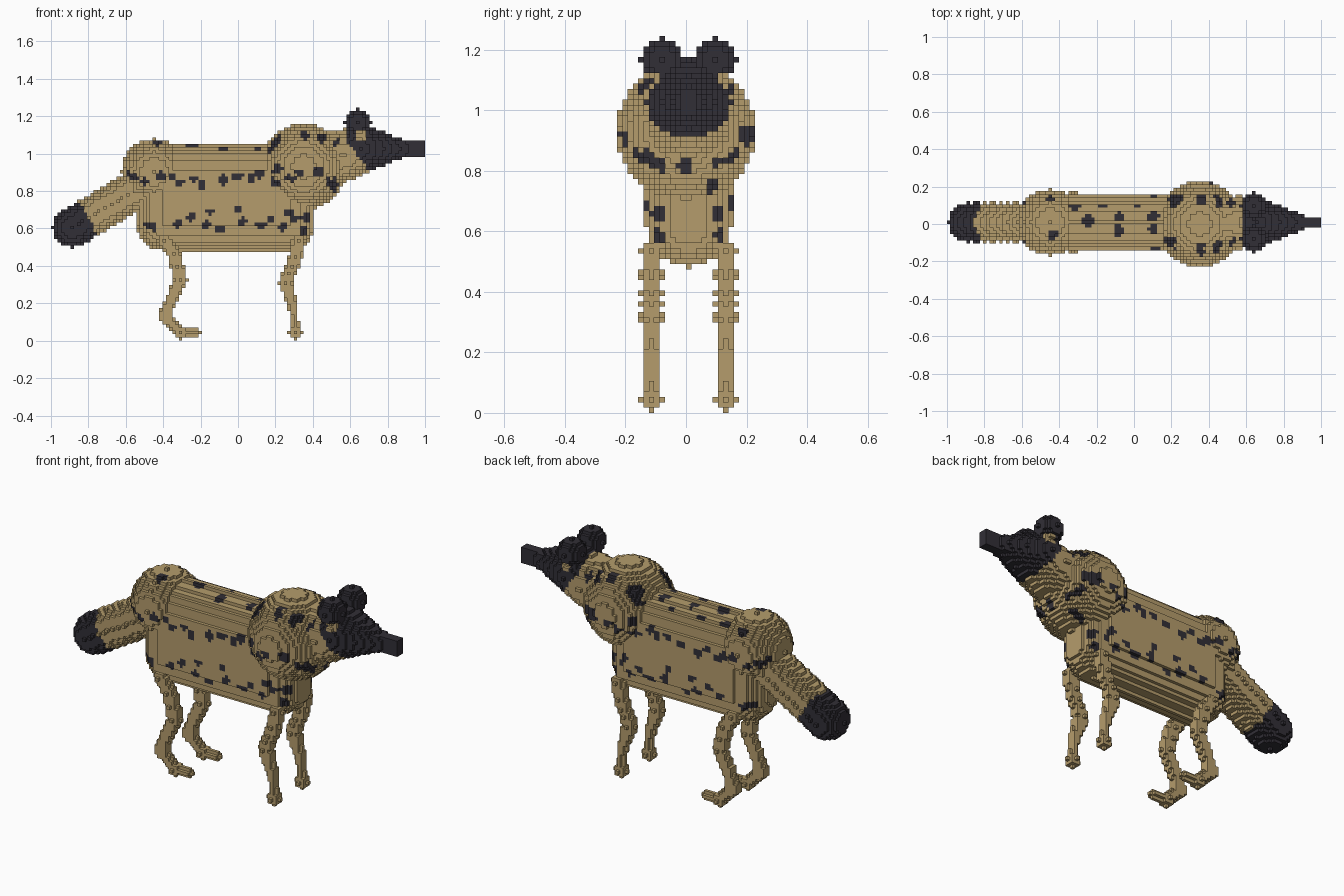
import bpy, bmesh, math, random
from mathutils import Vector

cube = bpy.data.objects.get("Cube")
if cube:
    bpy.data.objects.remove(cube, do_unlink=True)

random.seed(4)
V = 2 / 114            # block size
YC = V / 2             # mirror plane runs through a block centre


def material(name, rgb):
    m = bpy.data.materials.new(name)
    m.use_nodes = True
    m.diffuse_color = (*rgb, 1)
    m.node_tree.nodes["Principled BSDF"].inputs["Base Color"].default_value = (*rgb, 1)
    return m


MATS = [material("tan_fur", (0.46, 0.335, 0.15)),
        material("dark_fur", (0.031, 0.028, 0.037))]


# ---- block-filling helpers: each returns the set of filled grid cells ----
def snap(p):
    return Vector([(math.floor(c / V) + 0.5) * V for c in p])


def fill(lo, hi, inside):
    rng = [range(math.floor(lo[a] / V) - 1, math.ceil(hi[a] / V) + 1) for a in range(3)]
    return {(i, j, k) for i in rng[0] for j in rng[1] for k in rng[2]
            if inside(Vector(((i + .5) * V, (j + .5) * V, (k + .5) * V)))}


def capsule(a, b, na, nb):
    """Tapered rod with round ends; radii are counted in blocks."""
    a, b = snap(a), snap(b)
    ra, rb = na * V + 1e-4, nb * V + 1e-4
    d, r = b - a, max(ra, rb)
    n = max(d.length_squared, 1e-9)

    def inside(p):
        t = min(1, max(0, (p - a).dot(d) / n))
        return (p - a - d * t).length <= ra + (rb - ra) * t
    return fill([min(a[i], b[i]) - r for i in range(3)],
                [max(a[i], b[i]) + r for i in range(3)], inside)


def ball(c, n):
    return capsule(c, c, n, n)


def round_box(lo, hi, n):
    r = n * V + 1e-4

    def inside(p):
        q = Vector([min(hi[i], max(lo[i], p[i])) for i in range(3)])
        return (p - q).length <= r
    return fill([c - r for c in lo], [c + r for c in hi], inside)


def limb(points, y):
    """Chain of rods through (x, z, radius in blocks) points."""
    cells = set()
    for (x0, z0, r0), (x1, z1, r1) in zip(points, points[1:]):
        cells |= capsule((x0, y, z0), (x1, y, z1), r0, r1)
    return cells


# ---- parts, in order of precedence ----
TAIL_TIP = snap((-0.885, YC, 0.605))
parts = {
    "snout": round_box((0.84, YC - 1.1 * V, 0.985), (1.0 - V / 2, YC + 1.1 * V, 1.065), 0),
    "head": capsule((0.665, YC, 1.035), (0.87, YC, 1.02), 8, 3),
    "neck": capsule((0.35, YC, 0.94), (0.575, YC, 0.985), 8, 8),
    "torso": round_box((-0.40, YC, snap((0, 0, .63))[2]), (0.27, YC, snap((0, 0, .91))[2]), 8),
    "hips": ball((-0.445, YC, 0.90), 10),
    "tail": capsule(TAIL_TIP, (-0.5, YC, 0.83), 6, 6),
}
# shoulders are an even number of blocks wide
SHOULDER = Vector((0.351, 0, 0.93))
parts["shoulders"] = fill(SHOULDER - Vector((.24,) * 3), SHOULDER + Vector((.24,) * 3),
                          lambda p: (p - SHOULDER).length <= 13 * V)

# paired parts
FORE = [(0.32, 0.54, 2), (0.30, 0.45, 2), (0.255, 0.30, 2), (0.285, 0.20, 1.5),
        (0.31, 0.10, 1), (0.31, 0.05, 1)]
HIND = [(-0.39, 0.54, 2), (-0.35, 0.46, 2), (-0.30, 0.33, 2), (-0.345, 0.25, 1.8),
        (-0.395, 0.13, 1.8), (-0.31, 0.05, 1.5), (-0.225, 0.05, 1.2)]
for side, s in (("near", -1), ("far", 1)):
    y = YC + s * 7 * V
    parts["ear_" + side] = ball((0.64, YC + s * 5 * V, 1.17), 4)
    parts["fore_leg_" + side] = limb(FORE, y) | ball((0.31, y, 2.5 * V), 2)
    parts["hind_leg_" + side] = limb(HIND, y) | ball((-0.30, y, 2.5 * V), 2)

# ---- coat markings ----
UPPER_ROW = [(-.59, .89), (-.55, .87), (-.50, .85), (-.41, .88), (-.35, .87), (-.31, .84),
             (-.24, .87), (-.19, .84), (-.08, .86), (.0, .88), (.07, .87), (.11, .89),
             (.20, .85), (.21, .92), (.28, .87), (.33, .90), (.43, .90), (.49, .85),
             (.53, .82), (.20, 1.08), (.36, 1.10), (.45, 1.08), (.52, 1.06)]
LOWER_ROW = [(-.49, .62), (-.45, .60), (-.32, .63), (-.25, .66), (-.17, .62), (-.15, .69),
             (-.10, .60), (.0, .70), (.02, .64), (.12, .62), (.18, .65), (.24, .61),
             (.27, .69), (.30, .65), (.35, .59), (.37, .66), (.40, .58)]
BACK = [(-.43, -.06), (-.45, .15), (-.32, .10), (-.25, .02), (-.17, .11), (-.08, .04),
        (-.08, -.03), (.02, .11), (.10, -.03), (.10, .04), (.18, -.10), (.22, .13)]
BREAST = [(-.10, .60), (-.03, .58), (.07, .57), (.09, .75), (.0, .82), (-.13, .85), (.20, .92)]


def sized(spots):
    return [(a, b, random.uniform(.022, .034), random.uniform(.018, .028)) for a, b in spots]


SIDE, TOP, CHEST = sized(UPPER_ROW + LOWER_ROW), sized(BACK), sized(BREAST)


def in_spot(spots, a, b, grow=1.0):
    edge = random.uniform(.6, 1.3) * grow
    return any(((a - u) / ru) ** 2 + ((b - v) / rv) ** 2 < edge for u, v, ru, rv in spots)


def is_dark(part, p):
    x, y, z = p
    if part.startswith("ear") or part == "snout":
        return not (0.63 < x < 0.69 and 1.07 < z < 1.125 and abs(y - YC) > .1)
    if part in ("head", "neck") and x > 0.585 + 0.75 * max(0, 1.06 - z):
        # pale eye patch on each cheek
        return not (0.63 < x < 0.69 and 1.07 < z < 1.125 and abs(y - YC) > .09)
    if part == "tail":
        return (p - TAIL_TIP).length < 0.14
    if part in ("torso", "hips", "shoulders", "neck"):
        if abs(y - YC) > .075 and in_spot(SIDE, x, z):
            return True
        if z > 1.0 and in_spot(TOP, x, y, 1.5):
            return True
        return x > .4 and in_spot(CHEST, y, z)
    return False


# ---- give every block to one part, then skin only the exposed block sides ----
owner = {}
for name, cells in parts.items():
    for c in cells:
        if c[2] >= 0 and c[0] < 57:
            owner.setdefault(c, name)

SIDES = []
for axis in range(3):
    u, v = (axis + 1) % 3, (axis + 2) % 3
    for sgn in (0, 1):
        ring = []
        for du, dv in ((0, 0), (1, 0), (1, 1), (0, 1)):
            corner = [0, 0, 0]
            corner[axis], corner[u], corner[v] = sgn, du, dv
            ring.append(corner)
        step = [0, 0, 0]
        step[axis] = 2 * sgn - 1
        SIDES.append((step, ring if sgn else ring[::-1]))

for name in parts:
    bm = bmesh.new()
    verts = {}
    for c in sorted(k for k, o in owner.items() if o == name):
        shown = [ring for st, ring in SIDES
                 if (c[0] + st[0], c[1] + st[1], c[2] + st[2]) not in owner]
        if not shown:
            continue
        dark = int(is_dark(name, Vector([(i + .5) * V for i in c])))
        for ring in shown:
            loop = []
            for o in ring:
                key = (c[0] + o[0], c[1] + o[1], c[2] + o[2])
                if key not in verts:
                    verts[key] = bm.verts.new([i * V for i in key])
                loop.append(verts[key])
            bm.faces.new(loop).material_index = dark
    mesh = bpy.data.meshes.new(name)
    bm.to_mesh(mesh)
    bm.free()
    for m in MATS:
        mesh.materials.append(m)
    bpy.context.collection.objects.link(bpy.data.objects.new(name, mesh))
